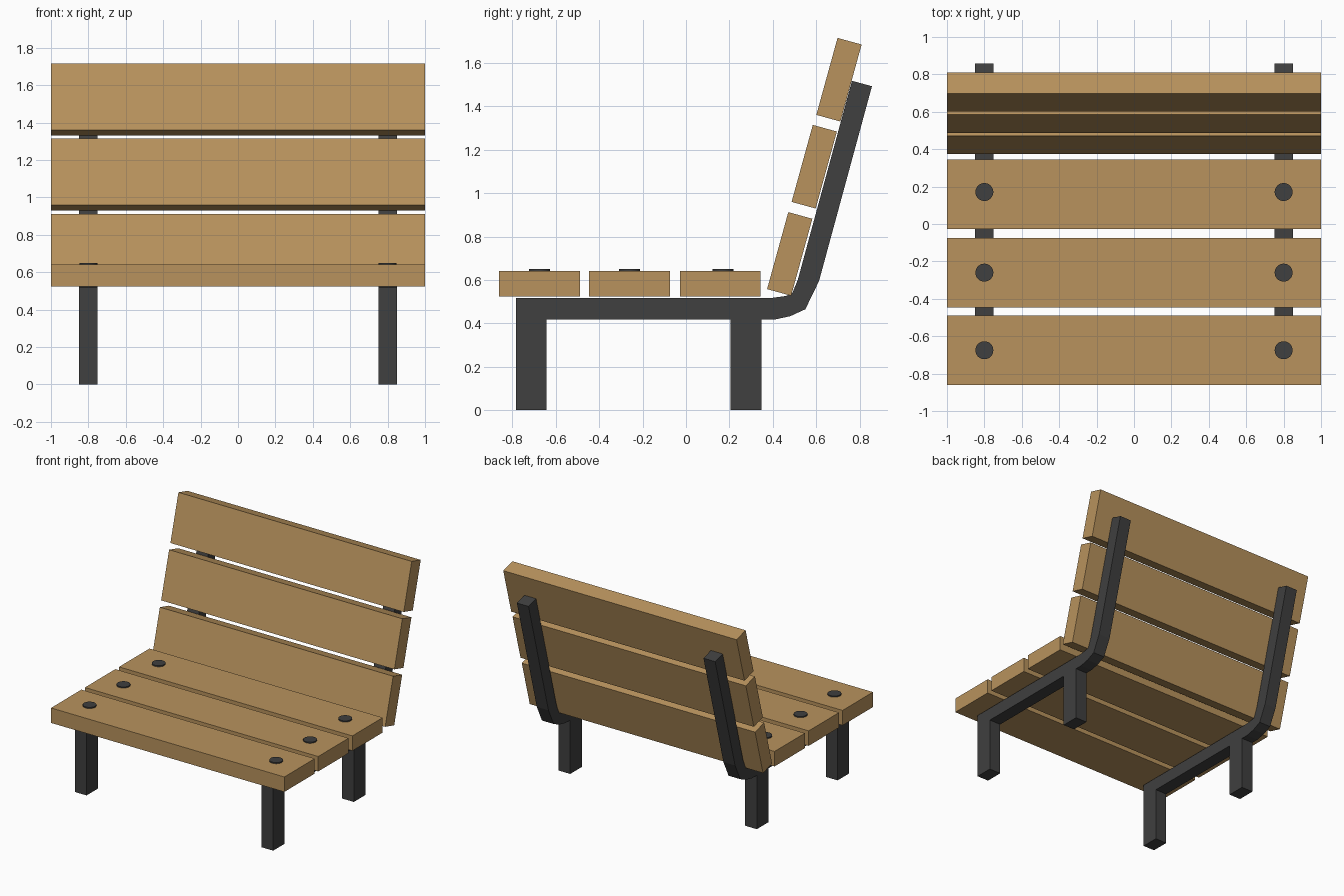
import bpy, bmesh, math

if "Cube" in bpy.data.objects:
    bpy.data.objects.remove(bpy.data.objects["Cube"])


def material(name, color):
    m = bpy.data.materials.new(name)
    m.diffuse_color = (*color, 1)
    m.use_nodes = True
    m.node_tree.nodes["Principled BSDF"].inputs["Base Color"].default_value = m.diffuse_color
    return m


WOOD = material("wood", (0.48, 0.29, 0.11))
IRON = material("dark_metal", (0.05, 0.05, 0.05))


def add_object(name, bm, mat):
    bmesh.ops.recalc_face_normals(bm, faces=bm.faces)
    mesh = bpy.data.meshes.new(name)
    bm.to_mesh(mesh)
    bm.free()
    mesh.materials.append(mat)
    ob = bpy.data.objects.new(name, mesh)
    bpy.context.collection.objects.link(ob)
    return ob


def plank(name, y, z, depth, height, tilt=0):
    bm = bmesh.new()
    bmesh.ops.create_cube(bm, size=1)
    bmesh.ops.scale(bm, vec=(2, depth, height), verts=bm.verts)
    ob = add_object(name, bm, WOOD)
    ob.location = (0, y, z)
    ob.rotation_euler.x = math.radians(tilt)


# Side frame outline (y, z): two legs, seat rail, bend and back support
FRAME = [(-0.783, 0), (-0.643, 0), (-0.643, 0.417), (0.205, 0.417),
         (0.205, 0), (0.347, 0), (0.347, 0.417), (0.405, 0.417),
         (0.48, 0.433), (0.55, 0.465), (0.613, 0.595), (0.857, 1.493),
         (0.765, 1.518), (0.515, 0.6), (0.49, 0.54), (0.46, 0.526),
         (0.40, 0.518), (-0.783, 0.518)]


def side_frame(name, x):
    bm = bmesh.new()
    face = bm.faces.new([bm.verts.new((x - 0.05, y, z)) for y, z in FRAME])
    ext = bmesh.ops.extrude_face_region(bm, geom=[face], use_keep_orig=True)
    verts = [v for v in ext["geom"] if isinstance(v, bmesh.types.BMVert)]
    bmesh.ops.translate(bm, vec=(0.1, 0, 0), verts=verts)
    add_object(name, bm, IRON)


def bolt(name, x, y):
    bpy.ops.mesh.primitive_cylinder_add(vertices=32, radius=0.048, depth=0.03,
                                        location=(x, y, 0.635))
    ob = bpy.context.object
    ob.name = name
    ob.data.materials.append(IRON)
    bpy.ops.object.shade_smooth_by_angle()


SIDES = (("left", -0.8), ("right", 0.8))
for side, x in SIDES:
    side_frame(f"{side}_frame", x)

# Seat planks with a bolt over each frame
for i, y in enumerate((-0.675, -0.26, 0.158), 1):
    plank(f"seat_plank_{i}", y, 0.583, 0.372, 0.116)
    for side, x in SIDES:
        bolt(f"{side}_bolt_{i}", x, y + (0.013 if i == 3 else 0))

# Leaning back planks
for i, (y, z) in enumerate(((0.478, 0.72), (0.591, 1.122), (0.705, 1.523)), 1):
    plank(f"back_plank_{i}", y, z, 0.115, 0.368, -15.4)
